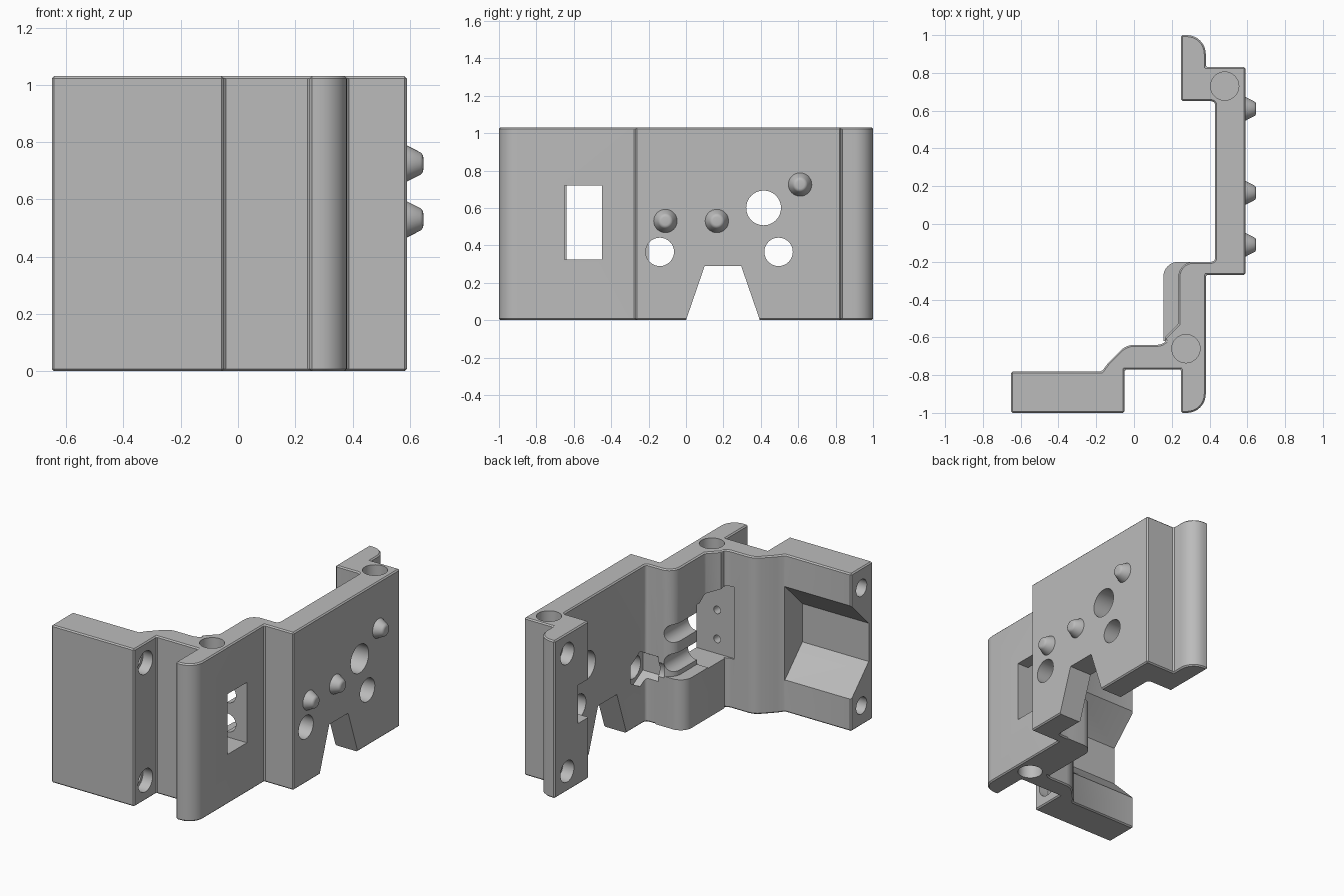
import bpy, bmesh, math
from mathutils import Matrix, Vector

cube = bpy.data.objects.get("Cube")
if cube:
    bpy.data.objects.remove(cube, do_unlink=True)

HEIGHT = 1.03
grey = bpy.data.materials.new("light grey")
grey.use_nodes = True
GREY = (0.5, 0.5, 0.5, 1)
grey.diffuse_color = GREY
grey.node_tree.nodes["Principled BSDF"].inputs["Base Color"].default_value = GREY


def finish(name, bm):
    bmesh.ops.recalc_face_normals(bm, faces=bm.faces)
    mesh = bpy.data.meshes.new(name)
    bm.to_mesh(mesh)
    bm.free()
    mesh.materials.append(grey)
    ob = bpy.data.objects.new(name, mesh)
    bpy.context.collection.objects.link(ob)
    return ob


def prism(name, outline, low, high, axis="z"):
    """Extrude an outline: (x, y) along z, or (y, z) along x."""
    bm = bmesh.new()
    place = (lambda p: (p[0], p[1], low)) if axis == "z" else (lambda p: (low, p[0], p[1]))
    face = bm.faces.new([bm.verts.new(place(p)) for p in outline])
    new = bmesh.ops.extrude_face_region(bm, geom=[face])["geom"]
    step = Vector((0, 0, high - low)) if axis == "z" else Vector((high - low, 0, 0))
    bmesh.ops.translate(bm, vec=step, verts=[v for v in new if isinstance(v, bmesh.types.BMVert)])
    return finish(name, bm)


def box(name, x, y, z):
    return prism(name, [(x[0], y[0]), (x[1], y[0]), (x[1], y[1]), (x[0], y[1])], z[0], z[1])


def rod(name, start, end, r1, r2=None, sides=32):
    """Cylinder or cone between two points."""
    a, b = Vector(start), Vector(end)
    bm = bmesh.new()
    turn = (b - a).to_track_quat("Z", "Y").to_matrix().to_4x4()
    bmesh.ops.create_cone(bm, cap_ends=True, segments=sides, radius1=r1,
                          radius2=r1 if r2 is None else r2, depth=(b - a).length,
                          matrix=Matrix.Translation((a + b) / 2) @ turn)
    return finish(name, bm)


def arc(cx, cy, r, a0, a1, n=8):
    return [(cx + r * math.cos(math.radians(a0 + (a1 - a0) * i / n)),
             cy + r * math.sin(math.radians(a0 + (a1 - a0) * i / n))) for i in range(n + 1)]


def apply_modifier(ob, mod):
    bpy.context.view_layer.objects.active = ob
    bpy.ops.object.modifier_apply(modifier=mod.name)


def combine(ob, tool, operation="DIFFERENCE"):
    mod = ob.modifiers.new("combine", "BOOLEAN")
    mod.operation, mod.solver, mod.object = operation, "EXACT", tool
    apply_modifier(ob, mod)
    bpy.data.objects.remove(tool, do_unlink=True)


def soften(ob):
    mod = ob.modifiers.new("edge", "BEVEL")
    mod.width, mod.segments = 0.008, 1
    mod.limit_method, mod.angle_limit = "ANGLE", math.radians(40)
    apply_modifier(ob, mod)


# Main bracket outline: flange, stepped wall and rounded lips
outline = [(-0.65, -1), (-0.05, -1), (-0.05, -0.77), (0.25, -0.77), (0.25, -1)]
outline += arc(0.28, -0.9, 0.1, -90, 0)
outline += [(0.38, -0.27), (0.59, -0.27), (0.59, 0.83), (0.38, 0.83)]
outline += arc(0.28, 0.9, 0.1, 0, 90)
outline += [(0.25, 1), (0.25, 0.65)]
outline += arc(0.41, 0.63, 0.02, 90, 0, 4) + arc(0.41, -0.18, 0.02, 0, -90, 4)
outline += arc(0.315, -0.28, 0.08, 90, 180)
outline += [(0.235, -0.53), (0.16, -0.605)]
outline += arc(0.12, -0.57, 0.07, -45, -90, 4)
outline += arc(0.0, -0.74, 0.1, 90, 135, 4)
outline += [(-0.14, -0.74)] + [(-0.17, -0.78), (-0.65, -0.78)]
body = prism("bracket_body", outline, 0, HEIGHT)
soften(body)

# Thickened shelf below the window
shelf = [(0.36, -0.62), (0.155, -0.62)] + arc(0.235, -0.28, 0.08, 180, 90) + [(0.36, -0.2)]
combine(body, prism("shelf", shelf, 0, 0.33), "UNION")

# Sloped recess behind the flange
recess = [(-0.7, 0.86), (-0.78, 0.82), (-0.96, 0.64), (-0.96, 0.39), (-0.78, 0.21), (-0.7, 0.17)]
combine(body, prism("recess", recess, -0.8, -0.17, "x"))

# Window, wedge notch and the nut slot in the rear block
combine(body, box("window", (0.1, 0.6), (-0.65, -0.45), (0.325, 0.72)))
combine(body, prism("pocket", [(-0.65, 0.7), (-0.45, 0.7), (-0.53, 0.76), (-0.65, 0.8)], 0.1, 0.3, "x"))
wedge = [(-0.03, -0.09), (0.0, 0.0), (0.1, 0.29), (0.295, 0.29), (0.395, 0.0), (0.425, -0.09)]
combine(body, prism("wedge", wedge, 0.3, 0.8, "x"))
combine(body, box("nut_slot", (0.2, 0.36), (0.6, 0.76), (0.4, 0.65)))

# Round holes through the side plate, one with a hexagonal seat
for y, z, r in ((-0.14, 0.365, 0.076), (0.415, 0.6, 0.093), (0.495, 0.365, 0.076)):
    combine(body, rod("hole", (0.3, y, z), (0.7, y, z), r))
combine(body, rod("hex_seat", (0.34, -0.14, 0.365), (0.48, -0.14, 0.365), 0.115, sides=6))

# Screw holes through the flange and into the rear lip
for z in (0.13, 0.9):
    combine(body, rod("flange_hole", (-0.8, -0.885, z), (0.1, -0.885, z), 0.055))
    combine(body, rod("flange_seat", (-0.12, -0.885, z), (0.1, -0.885, z), 0.075))
    combine(body, rod("lip_hole", (0.1, 0.87, z), (0.33, 0.87, z), 0.07))

# Grooves beside the window and pilot holes facing them
for z in (0.42, 0.61):
    combine(body, rod("groove", (0.24, -0.5, z), (0.24, -0.1, z), 0.06))
    combine(body, rod("pilot", (0.23, -0.74, z), (0.23, -0.6, z), 0.025, sides=16))

# Blind sockets in the top and bottom edges
for x, y, low, high in ((0.48, 0.73, 0.9, 1.2), (0.275, -0.66, 0.9, 1.2), (0.275, -0.66, -0.2, 0.12)):
    combine(body, rod("socket", (x, y, low), (x, y, high), 0.075))

# Tapered pegs on the outer side
pegs = []
for i, (y, z) in enumerate(((-0.11, 0.53), (0.165, 0.53), (0.61, 0.725))):
    peg = rod(f"peg_{i + 1}", (0.58, y, z), (0.647, y, z), 0.068, 0.034)
    mod = peg.modifiers.new("round", "BEVEL")
    mod.width, mod.segments = 0.012, 3
    mod.limit_method, mod.angle_limit = "ANGLE", math.radians(40)
    apply_modifier(peg, mod)
    pegs.append(peg)

# Smooth curves, crisp corners
bpy.ops.object.select_all(action="DESELECT")
for ob in [body] + pegs:
    ob.select_set(True)
bpy.context.view_layer.objects.active = body
bpy.ops.object.shade_smooth_by_angle(angle=math.radians(30))
